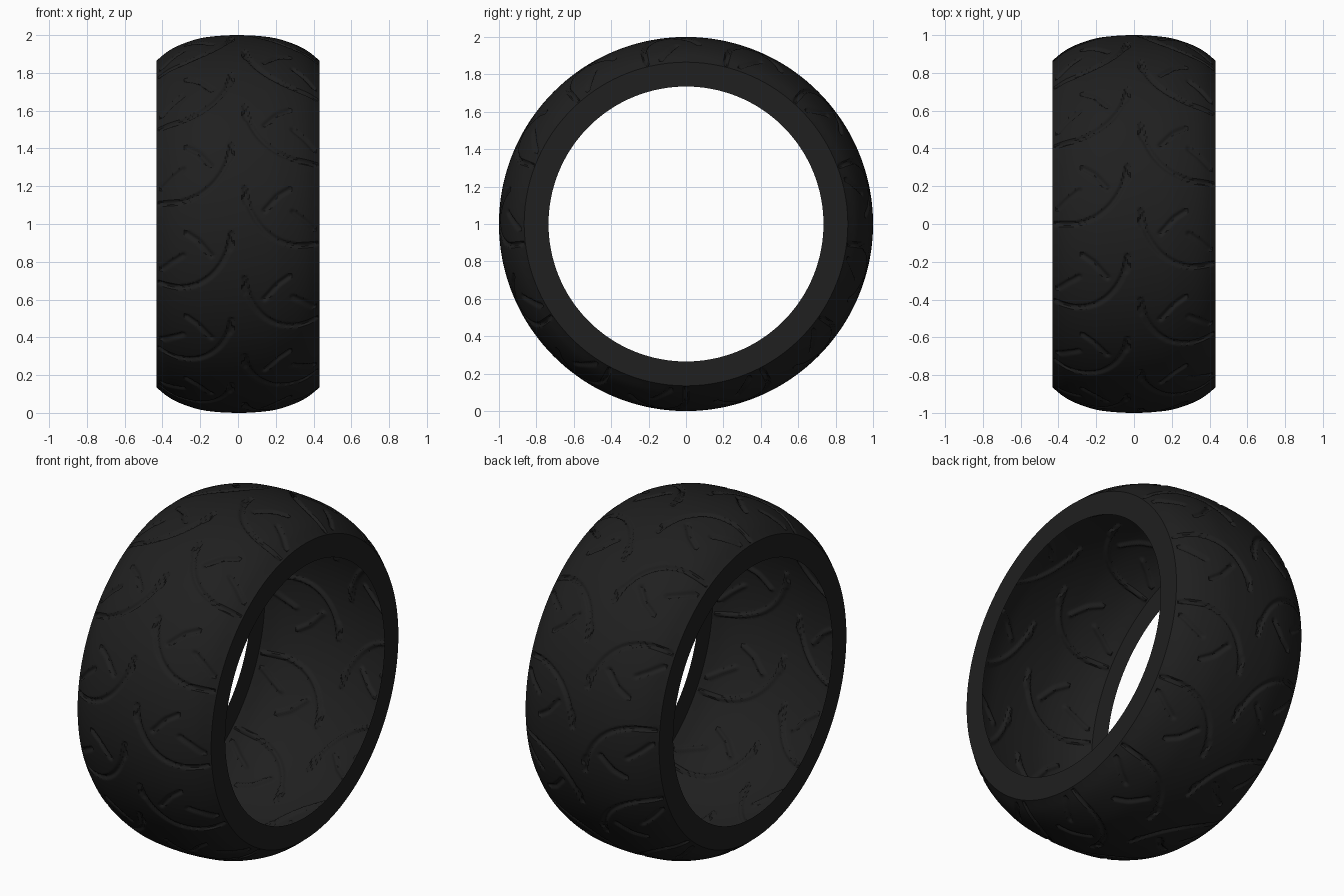
import bpy, math
from mathutils import Vector
from mathutils.geometry import intersect_point_line, interpolate_bezier

if "Cube" in bpy.data.objects:
    bpy.data.objects.remove(bpy.data.objects["Cube"])

REPEATS = 13          # tread pattern repeats around the tyre
PER = 56              # segments per repeat
COLS = 100            # divisions across the tread
HALF_W, HOLE_R = 0.432, 0.735
DEPTH, GROOVE_W = 0.012, 0.012
SEGS = REPEATS * PER
STEP = 2 * math.pi / REPEATS

# Crown profile (distance from centre line, radius)
CROWN = [(0, 1.0), (0.1, 0.996), (0.2, 0.983), (0.3, 0.951), (0.37, 0.915), (HALF_W, 0.865)]


def crown_radius(x):
    x = abs(x)
    for k, ((x0, r0), (x1, r1)) in enumerate(zip(CROWN, CROWN[1:])):
        if x <= x1 + 1e-6:
            def slope(i):
                if i == 0:
                    return 0
                a, b = CROWN[i - 1], CROWN[min(i + 1, len(CROWN) - 1)]
                return (b[1] - a[1]) / (b[0] - a[0])
            h = x1 - x0
            t = (x - x0) / h
            return ((2*t**3 - 3*t**2 + 1) * r0 + (t**3 - 2*t**2 + t) * h * slope(k)
                    + (3*t**2 - 2*t**3) * r1 + (t**3 - t**2) * h * slope(k + 1))
    return CROWN[-1][1]


# Grooves of one repeat on one side, (distance from centre line, angle)
arc = interpolate_bezier(Vector((0.035, -0.05)), Vector((0.06, -0.26)),
                         Vector((0.22, -0.39)), Vector((0.41, -0.36)), 14)
strokes = [
    [p.to_2d() for p in arc],
    [Vector((0.27, -0.05)), Vector((0.21, -0.09)), Vector((0.14, -0.17))],
    [Vector((0.40, -0.33 + 0.06)), Vector((0.35, -0.22)), Vector((0.29, -0.175))],
    [Vector((0.03, -0.10)), Vector((0.045, -0.135))],
]
segments = [(a, b) for s in strokes for a, b in zip(s, s[1:])]


def groove(x, ang):
    best = 1.0
    for k in (-1, 0, 1):
        p = Vector((x, ang + k * STEP))
        for a, b in segments:
            if min(a.y, b.y) - 0.03 > p.y or max(a.y, b.y) + 0.03 < p.y:
                continue
            q, t = intersect_point_line(p, a, b)
            q = a.lerp(b, min(max(t, 0), 1))
            best = min(best, (p - q.to_2d()).length)
    f = min(max((GROOVE_W + 0.003 - best) / 0.008, 0), 1)
    return DEPTH * f


xs = [-HALF_W + 2 * HALF_W * i / COLS for i in range(COLS + 1)]
base = [crown_radius(x) for x in xs]

# Right-hand side runs half a repeat behind the left
depth = []
for j in range(PER):
    ang = -STEP * j / PER
    depth.append([groove(abs(x), -STEP + STEP * (PER - j) / PER * 1.0 + (STEP * 0.5 if x > 0 else 0)
                         - 0.0) if 0.02 < abs(x) < 0.425 else 0 for x in xs])
depth = [depth[(-j) % PER] for j in range(PER)]

# Revolve the crown and the two flat side walls as one shell
verts, faces = [], []
n = COLS + 3
for j in range(SEGS):
    a = 2 * math.pi * j / SEGS
    ca, sa = math.cos(a), math.sin(a)
    ring = [(-HALF_W, HOLE_R)]
    ring += [(x, r - d) for x, r, d in zip(xs, base, depth[j % PER])]
    ring += [(HALF_W, HOLE_R)]
    verts += [(x, -r * ca, 1 + r * sa) for x, r in ring]
    k = (j + 1) % SEGS
    faces += [(j*n + i, j*n + i + 1, k*n + i + 1, k*n + i) for i in range(n - 1)]

mesh = bpy.data.meshes.new("tyre")
mesh.from_pydata(verts, [], faces)
tyre = bpy.data.objects.new("tyre", mesh)
bpy.context.collection.objects.link(tyre)

# Black rubber
rubber = bpy.data.materials.new("rubber")
rubber.diffuse_color = (0.014, 0.014, 0.014, 1)
rubber.use_nodes = True
rubber.node_tree.nodes["Principled BSDF"].inputs["Base Color"].default_value = rubber.diffuse_color
mesh.materials.append(rubber)

bpy.context.view_layer.objects.active = tyre
tyre.select_set(True)
bpy.ops.object.shade_smooth_by_angle(angle=math.radians(35))
